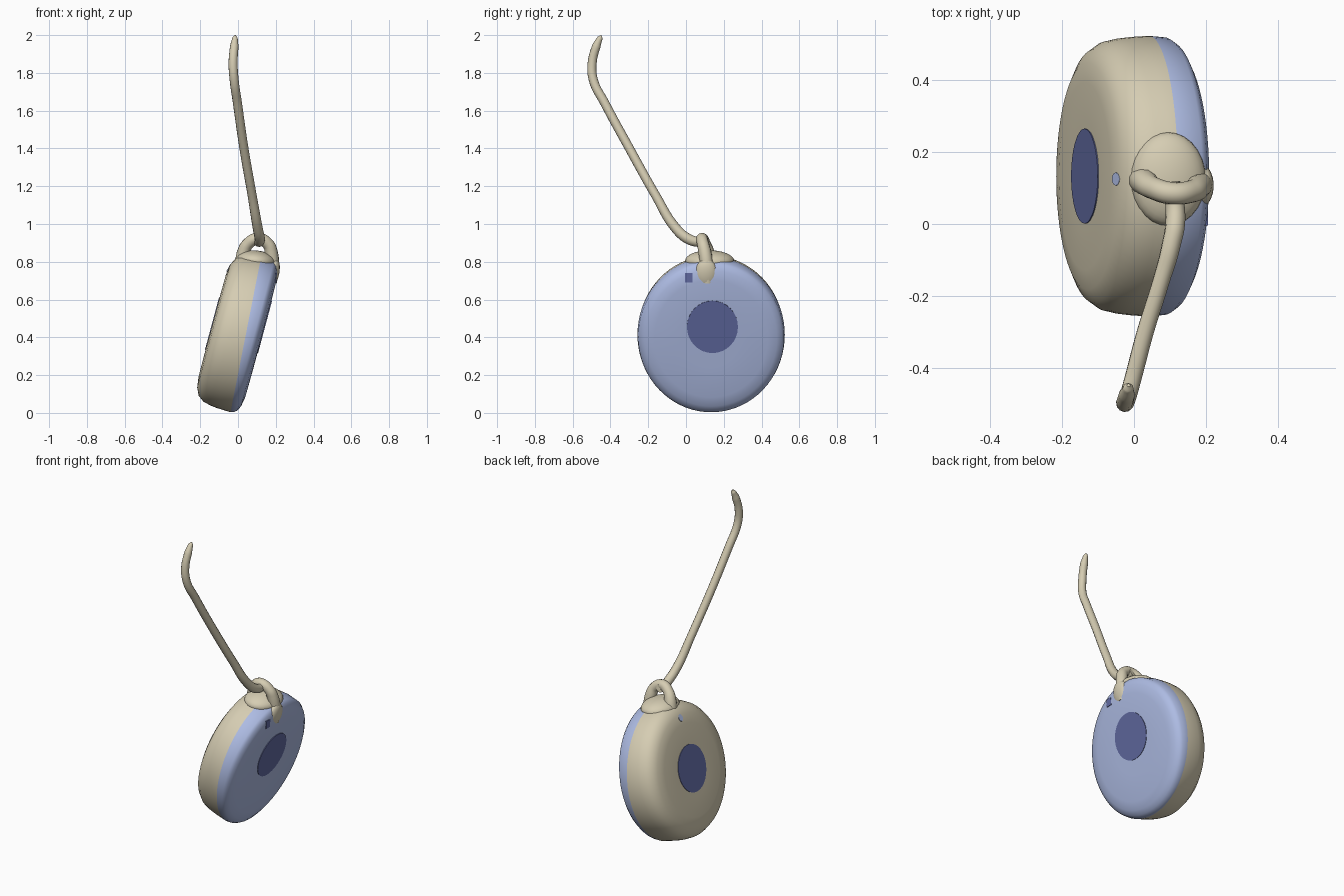
import bpy, bmesh, math
from mathutils import Matrix, Vector

if "Cube" in bpy.data.objects:
    bpy.data.objects.remove(bpy.data.objects["Cube"])


def material(name, rgb):
    m = bpy.data.materials.new(name)
    m.diffuse_color = (*rgb, 1)
    m.use_nodes = True
    m.node_tree.nodes["Principled BSDF"].inputs["Base Color"].default_value = m.diffuse_color
    return m


TAN = material("warm beige", (0.67, 0.61, 0.45))
BLUE = material("pale blue", (0.42, 0.50, 0.77))
DARK = material("dark blue", (0.12, 0.145, 0.36))

# Disc frame: local x = across the disc, local y = world y, local z = up its face
TILT = math.radians(15)
FRAME = Matrix.Translation((-0.012, 0.133, 0.428)) @ Matrix.Rotation(TILT, 4, 'Y')


def add_mesh(name, bm, mats, frame=FRAME):
    bmesh.ops.recalc_face_normals(bm, faces=bm.faces[:])
    me = bpy.data.meshes.new(name)
    bm.to_mesh(me)
    bm.free()
    for m in mats:
        me.materials.append(m)
    ob = bpy.data.objects.new(name, me)
    bpy.context.collection.objects.link(ob)
    ob.matrix_world = frame
    bpy.ops.object.select_all(action='DESELECT')
    ob.select_set(True)
    bpy.context.view_layer.objects.active = ob
    bpy.ops.object.shade_smooth_by_angle(angle=math.radians(40))
    return ob


def lathe_disc(name):
    # profile: (offset across the disc, radius)
    prof = [(-0.13, 0.15), (-0.129, 0.26), (-0.121, 0.315), (-0.102, 0.352),
            (-0.07, 0.374), (-0.03, 0.383), (0.005, 0.387), (0.055, 0.39),
            (0.098, 0.386), (0.115, 0.374), (0.129, 0.348), (0.138, 0.30), (0.14, 0.15)]
    split = 7  # ring on the colour border
    n = 72
    bm = bmesh.new()
    rings = []
    for k, (s, r) in enumerate(prof):
        ring = []
        for i in range(n):
            a = 2 * math.pi * i / n
            lean = -0.028 * math.sin(a) if k == split else 0  # border leans upright
            ring.append(bm.verts.new((s + lean, r * math.cos(a), 1.07 * r * math.sin(a))))
        rings.append(ring)
    for k, (a, b) in enumerate(zip(rings, rings[1:])):
        for i in range(n):
            j = (i + 1) % n
            f = bm.faces.new((a[i], a[j], b[j], b[i]))
            f.material_index = int(k >= split)  # right part is blue
    bm.faces.new(rings[0])
    bm.faces.new(rings[-1]).material_index = 1
    return add_mesh(name, bm, [TAN, BLUE])


def plate(name, centre, ry, rz, mat, sides=32, turn=0.0, lean=0.0):
    # thin elliptical plate lying on a disc face
    bm = bmesh.new()
    bmesh.ops.create_cone(bm, cap_ends=True, segments=sides, radius1=1, radius2=1, depth=0.008)
    bm.transform(Matrix.Translation(centre) @ Matrix.Rotation(lean, 4, 'Y')
                 @ Matrix.Diagonal((1, ry, rz, 1)) @ Matrix.Rotation(math.pi / 2, 4, 'Y')
                 @ Matrix.Rotation(turn, 4, 'Z'))
    return add_mesh(name, bm, [mat])


def blob(name, centre, radii, tilt=0.0):
    bm = bmesh.new()
    bmesh.ops.create_uvsphere(bm, u_segments=28, v_segments=16, radius=1)
    frame = Matrix.Translation(centre) @ Matrix.Rotation(tilt, 4, 'Y')
    bm.transform(Matrix.Diagonal((*radii, 1)))
    return add_mesh(name, bm, [TAN], frame)


def tube(name, pts, radius):
    # round cord through points (x, y, z, thickness factor)
    cu = bpy.data.curves.new(name, 'CURVE')
    cu.dimensions = '3D'
    cu.bevel_depth = radius
    cu.bevel_resolution = 4
    cu.use_fill_caps = True
    cu.resolution_u = 8
    sp = cu.splines.new('BEZIER')
    sp.bezier_points.add(len(pts) - 1)
    for bp, (x, y, z, f) in zip(sp.bezier_points, pts):
        bp.co = (x, y, z)
        bp.radius = f
        bp.handle_left_type = bp.handle_right_type = 'AUTO'
    cu.materials.append(TAN)
    ob = bpy.data.objects.new(name, cu)
    bpy.context.collection.objects.link(ob)
    bpy.ops.object.select_all(action='DESELECT')
    ob.select_set(True)
    bpy.context.view_layer.objects.active = ob
    bpy.ops.object.convert(target='MESH')
    bpy.ops.object.shade_smooth_by_angle(angle=math.radians(50))
    return bpy.context.object


# Main body
lathe_disc("disc_body")

# Painted spots on both faces
plate("right_centre_spot", (0.139, 0.007, 0.066), 0.135, 0.143, DARK)
plate("left_centre_spot", (-0.129, 0.0, 0.01), 0.132, 0.143, DARK)
plate("right_small_mark", (0.1305, -0.118, 0.333), 0.027, 0.035, DARK, 4, math.pi / 4, -0.2)
plate("left_small_mark", (-0.122, -0.008, 0.318), 0.018, 0.022, BLUE, 12, 0, 0.25)

# Loop on the rim, with its mounts
tube("hanging_loop", [(0.02, 0.125, 0.78, 1.3), (0.03, 0.115, 0.85, 1.2), (0.053, 0.1, 0.895, 1.05),
                      (0.107, 0.085, 0.922, 1.05), (0.158, 0.09, 0.895, 1.05), (0.176, 0.1, 0.85, 1.15),
                      (0.182, 0.112, 0.76, 1.2), (0.172, 0.115, 0.69, 1.1)], 0.03)
blob("loop_base", (0.095, 0.125, 0.805), (0.105, 0.13, 0.055), 0.1)
blob("loop_mount", (0.182, 0.107, 0.732), (0.034, 0.062, 0.085), TILT)

# Cord threaded through the loop
tube("cord", [(0.105, 0.115, 0.91, 1.0), (0.112, 0.07, 0.905, 1.1), (0.115, 0.01, 0.922, 1.15),
              (0.103, -0.06, 0.985, 1.1), (0.075, -0.16, 1.15, 1), (0.03, -0.305, 1.41, 1),
              (-0.003, -0.43, 1.64, 1), (-0.02, -0.49, 1.76, 1), (-0.026, -0.497, 1.85, 1),
              (-0.02, -0.475, 1.94, 0.95), (-0.016, -0.455, 1.985, 0.6),
              (-0.015, -0.448, 1.998, 0.2)], 0.024)
